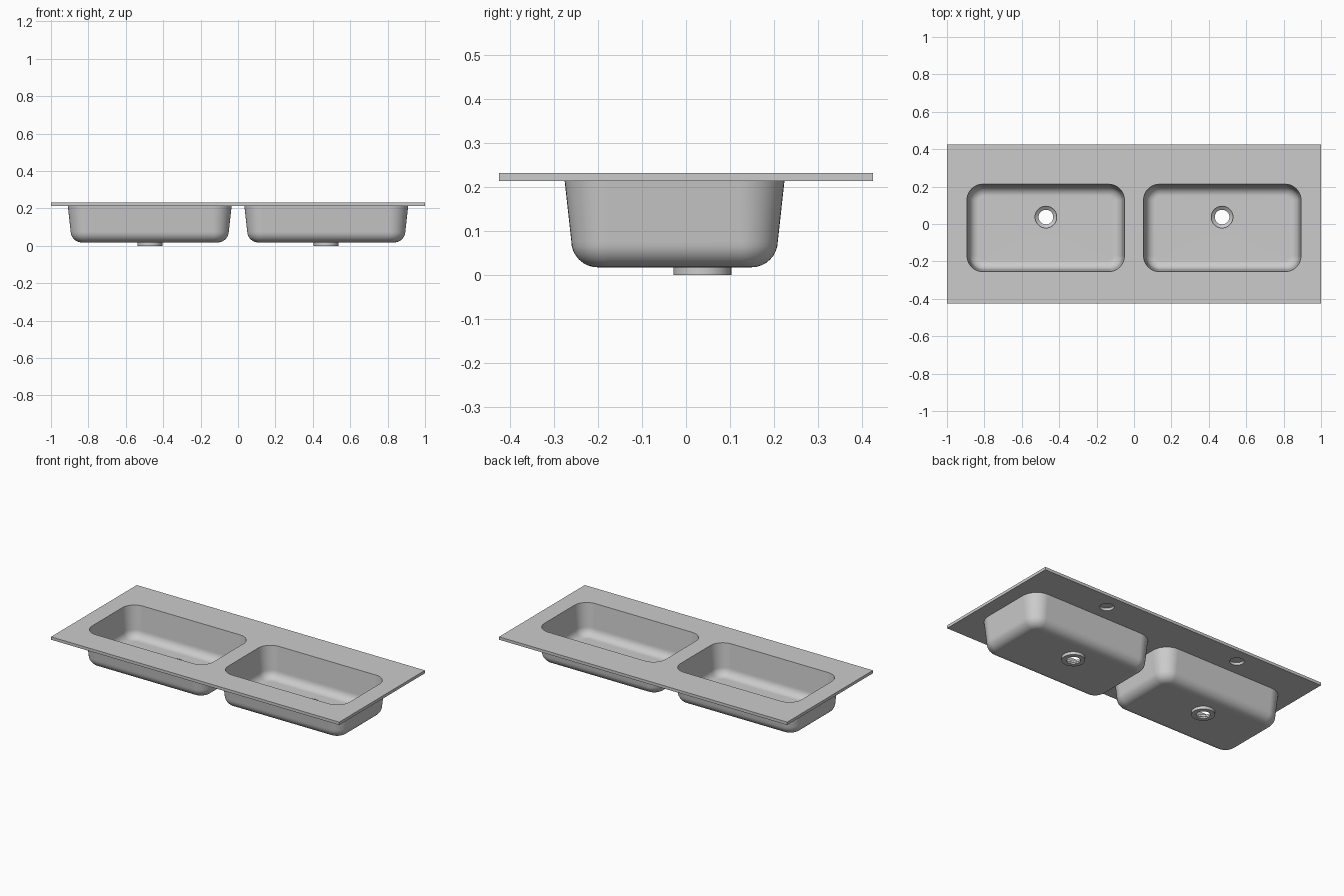
import bpy, bmesh
from math import sin, cos, pi, radians

if "Cube" in bpy.data.objects:
    bpy.data.objects.remove(bpy.data.objects["Cube"])

K = 10                      # segments per rounded corner
N = 4 * (K + 1)             # points in every basin ring
TOP, UNDER = 0.232, 0.214   # deck faces
FLOOR, BASE = 0.035, 0.018  # basin floor inside / outside
bm = bmesh.new()


def verts(points, z):
    return [bm.verts.new((x, y, z)) for x, y in points]


def rounded_rect(x, y, hw, hh, r, z):
    pts = []
    for i, (sx, sy) in enumerate([(1, 1), (-1, 1), (-1, -1), (1, -1)]):
        for k in range(K + 1):
            a = pi / 2 * (i + k / K)
            pts.append((x + sx * (hw - r) + r * cos(a), y + sy * (hh - r) + r * sin(a)))
    return verts(pts, z)


def circle(x, y, r, z):
    return verts([(x + r * cos(2 * pi * j / N), y + r * sin(2 * pi * j / N)) for j in range(N)], z)


def loft(rings):
    for a, b in zip(rings, rings[1:]):
        for j in range(len(a)):
            k = (j + 1) % len(a)
            bm.faces.new((a[j], a[k], b[k], b[j]))


def loop_edges(ring):
    out = []
    for j in range(len(ring)):
        pair = (ring[j], ring[(j + 1) % len(ring)])
        out.append(bm.edges.get(pair) or bm.edges.new(pair))
    return out


def bowl(x, y, hw, hh, r, taper, fillet, z_top, z_bottom):
    """Rings from rim down to the flat bottom, tapered wall then fillet."""
    rings = [rounded_rect(x, y, hw, hh, r, z_top)]
    for i in range(9):
        a = pi / 2 * i / 8
        d = taper + fillet * (1 - cos(a))
        rings.append(rounded_rect(x, y, hw - d, hh - d, r - d, z_bottom + fillet * (1 - sin(a))))
    return rings


# deck outline
corners = [(-1, -0.425), (1, -0.425), (1, 0.425), (-1, 0.425)]
deck_top, deck_under = verts(corners, TOP), verts(corners, UNDER)
loft([deck_top, deck_under])
top_edges, under_edges = loop_edges(deck_top), loop_edges(deck_under)

for s in (-1, 1):
    # basin shell: outside wall, drain collar, inside wall
    outer = bowl(s * 0.472, -0.026, 0.438, 0.25, 0.10, 0.015, 0.06, UNDER, BASE)
    inner = bowl(s * 0.472, -0.021, 0.421, 0.234, 0.085, 0.012, 0.05, TOP, FLOOR)
    drain = [circle(s * 0.471, 0.037, r, z) for r, z in
             [(0.066, BASE), (0.066, 0), (0.039, 0), (0.039, 0.010), (0.058, 0.024), (0.058, FLOOR)]]
    loft(outer + drain + inner[::-1])
    top_edges += loop_edges(inner[0])
    under_edges += loop_edges(outer[0])
    # tap knock-out: blind hole from below
    hole = [circle(s * 0.471, 0.327, 0.04, z) for z in (UNDER, TOP - 0.002)]
    loft(hole)
    bm.faces.new(hole[1])
    under_edges += loop_edges(hole[0])

# deck faces around the openings
for edges, nz in ((top_edges, 1), (under_edges, -1)):
    bmesh.ops.triangle_fill(bm, use_beauty=True, use_dissolve=False, edges=edges, normal=(0, 0, nz))
bmesh.ops.recalc_face_normals(bm, faces=bm.faces)

mesh = bpy.data.meshes.new("double_sink")
bm.to_mesh(mesh)
bm.free()
sink = bpy.data.objects.new("double_sink", mesh)
bpy.context.collection.objects.link(sink)
bpy.context.view_layer.objects.active = sink
sink.select_set(True)
bpy.ops.object.shade_smooth_by_angle(angle=radians(30))
weighted = sink.modifiers.new("even_shading", 'WEIGHTED_NORMAL')
weighted.keep_sharp = True
